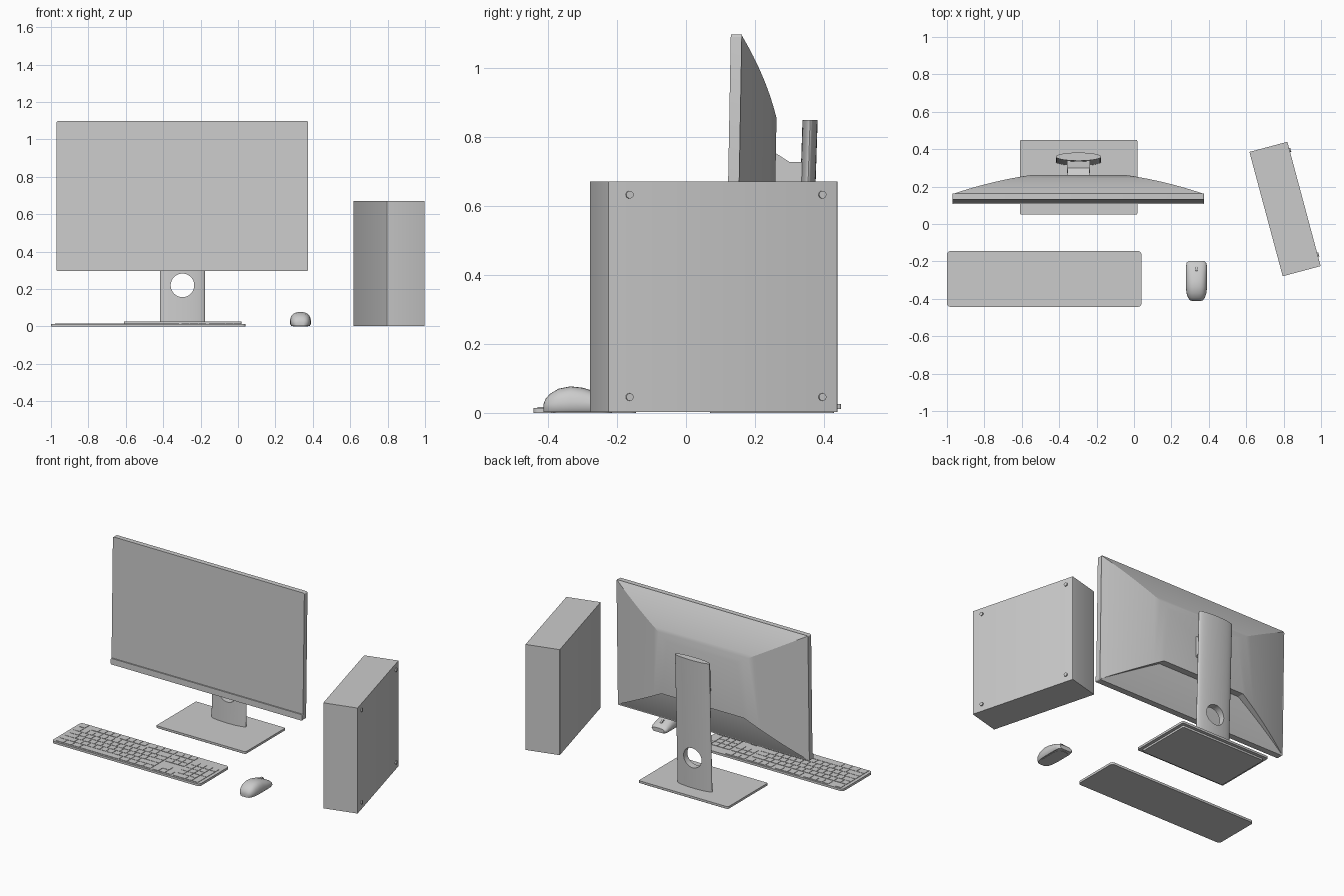
import bpy, bmesh
from math import sin, cos, pi, radians, copysign
from mathutils import Matrix, Vector

if "Cube" in bpy.data.objects:
    bpy.data.objects.remove(bpy.data.objects["Cube"])


def finish(name, bm, angle=30):
    bmesh.ops.recalc_face_normals(bm, faces=bm.faces[:])
    me = bpy.data.meshes.new(name)
    bm.to_mesh(me)
    bm.free()
    ob = bpy.data.objects.new(name, me)
    bpy.context.collection.objects.link(ob)
    smooth(ob, angle)
    return ob


def smooth(ob, angle=30):
    bpy.ops.object.select_all(action='DESELECT')
    ob.select_set(True)
    bpy.context.view_layer.objects.active = ob
    bpy.ops.object.shade_smooth_by_angle(angle=radians(angle))


def rounded_rect(x0, x1, y0, y1, r, n=4):
    pts = []
    for i, (cx, cy) in enumerate([(x1 - r, y1 - r), (x0 + r, y1 - r), (x0 + r, y0 + r), (x1 - r, y0 + r)]):
        for k in range(n + 1):
            a = pi / 2 * (i + k / n)
            pts.append((cx + r * cos(a), cy + r * sin(a)))
    return pts


def loft(name, rings, angle=30):
    bm = bmesh.new()
    vs = [[bm.verts.new(p) for p in ring] for ring in rings]
    n = len(vs[0])
    for a, b in zip(vs, vs[1:]):
        for i in range(n):
            bm.faces.new((a[i], a[(i + 1) % n], b[(i + 1) % n], b[i]))
    bm.faces.new(vs[0])
    bm.faces.new(vs[-1])
    return finish(name, bm, angle)


def slab(name, x0, x1, y0, y1, z0, z1, r):
    o = rounded_rect(x0, x1, y0, y1, r)
    return loft(name, [[(x, y, z) for x, y in o] for z in (z0, z1)])


def lean(z):
    return 0.018 * (z - 1.1)


def upright(name, x0, x1, z0, z1, y0, y1, r):
    # upright panel, tipped slightly backwards
    o = rounded_rect(x0, x1, z0, z1, r)
    return loft(name, [[(x, y + lean(z), z) for x, z in o] for y in (y0, y1)])


def add_box(bm, lo, hi):
    lo, hi = Vector(lo), Vector(hi)
    m = Matrix.Translation((lo + hi) / 2) @ Matrix.Diagonal((*(hi - lo), 1))
    bmesh.ops.create_cube(bm, size=1, matrix=m)


def cylinder(name, loc, r, depth, rot, n=32):
    bm = bmesh.new()
    bmesh.ops.create_cone(bm, cap_ends=True, segments=n, radius1=r, radius2=r, depth=depth,
                          matrix=Matrix.Translation(loc) @ rot)
    return finish(name, bm)


RX, RY = Matrix.Rotation(pi / 2, 4, 'X'), Matrix.Rotation(pi / 2, 4, 'Y')
CX = -0.297

# Monitor frame and chin strip
upright("monitor_frame", -0.97, 0.375, 0.297, 1.098, 0.13, 0.162, 0.008)
upright("monitor_chin", -0.97, 0.375, 0.297, 0.335, 0.122, 0.131, 0.006)

# Monitor back shell: nested rings rising to a flat centre, lower panel stepped in
bm = bmesh.new()
N, Y0, H = 12, 0.162, 0.105
rings, low = [], []
for i in range(N + 1):
    t = i / N
    g = t * (1.4 - 0.4 * t)
    hw = 0.668 + (0.245 - 0.668) * t
    lw = 0.668 + (0.29 - 0.668) * t
    zt, zb = 1.095 - 0.24 * t, 0.302 + 0.208 * t
    V = lambda x, h, z: bm.verts.new((CX + x, Y0 + H * h + lean(z), z))
    rings.append([V(-lw, g, zb), V(-hw, g, zt), V(hw, g, zt), V(lw, g, zb)])
    low.append([V(-lw, g * 0.6, zb), V(lw, g * 0.6, zb)])
for (a, b), (p, q) in zip(zip(rings, rings[1:]), zip(low, low[1:])):
    for k in range(3):
        bm.faces.new((a[k], a[k + 1], b[k + 1], b[k]))
    bm.faces.new((p[0], p[1], q[1], q[0]))
    bm.faces.new((a[0], b[0], q[0], p[0]))
    bm.faces.new((a[3], b[3], q[1], p[1]))
bm.faces.new(rings[-1])
bm.faces.new((rings[-1][0], rings[-1][3], low[-1][1], low[-1][0]))
bmesh.ops.remove_doubles(bm, verts=bm.verts[:], dist=1e-5)
finish("monitor_back", bm, 20)

# Stand column: leaning elliptical post with a round cable hole
n = 48
oval = [(CX + 0.121 * cos(2 * pi * k / n), 0.022 * sin(2 * pi * k / n)) for k in range(n)]
column = loft("stand_column", [[(x, yc + y, z) for x, y in oval] for yc, z in ((0.333, 0.02), (0.36, 0.85))])
cutter = cylinder("hole_cutter", (CX, 0.34, 0.22), 0.063, 0.3, RX, 48)
cutter.hide_render = True
mod = column.modifiers.new("hole", 'BOOLEAN')
mod.operation, mod.object, mod.solver = 'DIFFERENCE', cutter, 'EXACT'
bpy.context.view_layer.objects.active = column
bpy.ops.object.modifier_apply(modifier="hole")
bpy.data.objects.remove(cutter)
smooth(column)

# Tilt joint between monitor and column
wedge = [(0.24, 0.757), (0.258, 0.755), (0.30, 0.728), (0.30, 0.65), (0.258, 0.62), (0.24, 0.62)]
loft("tilt_bracket", [[(CX + x, y, z) for y, z in wedge] for x in (-0.058, 0.058)])
arc = [(0.302 - 0.03 * sin(pi * k / 12), 0.69 + 0.038 * cos(pi * k / 12)) for k in range(13)]
hinge = [(0.35, 0.728)] + arc + [(0.35, 0.652)]
loft("tilt_hinge", [[(CX + x, y, z) for y, z in hinge] for x in (-0.062, 0.062)])

# Stand base with inset foot
slab("stand_base", -0.61, 0.018, 0.05, 0.45, 0.012, 0.026, 0.008)
slab("base_foot", -0.59, -0.002, 0.07, 0.43, 0.0, 0.013, 0.008)

# Keyboard body
slab("keyboard_body", -1.0, 0.04, -0.443, -0.145, 0.0, 0.0145, 0.018)

# Keyboard keys: rows of key widths, negative = gap
nav, pad = [-0.25, 1, 1, 1], [-0.25, 1, 1, 1]
rows = [
    [1, -1] + [1] * 4 + [-0.5] + [1] * 4 + [-0.5] + [1] * 4 + nav,
    [1] * 13 + [2] + nav + pad + [1],
    [1.5] + [1] * 12 + [1.5] + nav + pad,
    [1.75] + [1] * 11 + [2.25, -3.5, 1, 1, 1],
    [2.25] + [1] * 10 + [2.75, -1.25, 1, -1.25, 1, 1, 1],
    [1.25] * 3 + [6.25] + [1.25] * 4 + nav + [-0.25, 2, 1],
]
U, GAP, KX, KY = 0.0445, 0.0015, -0.981, -0.154
bm = bmesh.new()


def key(u, v, w, h=1):
    x, y = KX + u * U, KY - v * U
    add_box(bm, (x + GAP, y - h * U + GAP, 0.012), (x + w * U - GAP, y - GAP, 0.017))


for r, row in enumerate(rows):
    u, v = 0, r + (0.25 if r else 0)
    for w in row:
        if w > 0:
            key(u, v, w)
        u += abs(w)
key(21.5, 2.25, 1, 2)
key(21.5, 4.25, 1, 2)
finish("keyboard_keys", bm)

# Mouse shell: cross-sections along y (y, half width, height)
secs = [(-0.413, 0.020, 0.026), (-0.408, 0.034, 0.040), (-0.395, 0.045, 0.055), (-0.37, 0.053, 0.070),
        (-0.335, 0.057, 0.077), (-0.30, 0.057, 0.073), (-0.26, 0.057, 0.061), (-0.225, 0.056, 0.047),
        (-0.207, 0.052, 0.037), (-0.198, 0.042, 0.028)]
MX, M = 0.334, 16
rings = []
for y, w, h in secs:
    ring = [(MX - 0.85 * w, y, 0.002)]
    for k in range(M + 1):
        a = pi * (1 - k / M)
        ring.append((MX + copysign(w * abs(cos(a)) ** 0.75, cos(a)), y, 0.014 + (h - 0.014) * max(sin(a), 0) ** 0.75))
    ring.append((MX + 0.85 * w, y, 0.002))
    rings.append(ring)
loft("mouse_body", rings, 40)
cylinder("mouse_wheel", (MX, -0.242, 0.046), 0.016, 0.012, RY)
slab("mouse_foot", MX - 0.04, MX + 0.04, -0.39, -0.215, 0.0, 0.004, 0.03)

# Computer tower, turned towards the user, with four side screws
turn = Matrix.Translation((0.8075, 0.08, 0)) @ Matrix.Rotation(radians(15), 4, 'Z')
slab("tower_case", -0.105, 0.105, -0.344, 0.344, 0.002, 0.672, 0.002).matrix_world = turn
for y in (-0.281, 0.298):
    for z in (0.046, 0.633):
        cylinder("tower_screw", (0.106, y, z), 0.011, 0.012, RY, 16).matrix_world = turn
